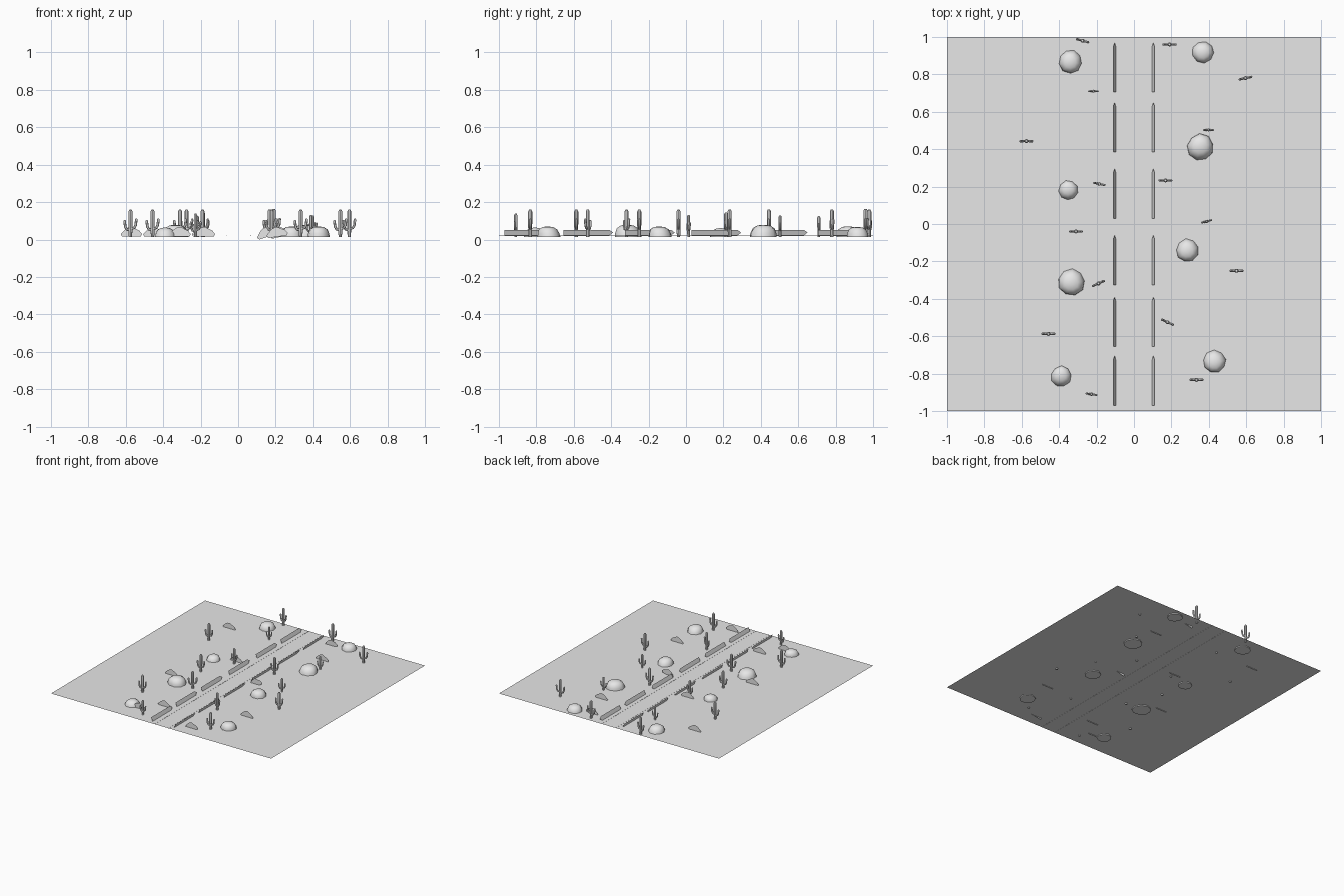
import bpy, bmesh, math, random
from mathutils import Vector, Matrix

random.seed(4)
cube = bpy.data.objects.get("Cube")
if cube:
    bpy.data.objects.remove(cube)

GROUND = 0.021
BASE = 0.013  # buried foot of rocks and cacti

grey = bpy.data.materials.new("plain_grey")
grey.use_nodes = True
grey.diffuse_color = (0.8, 0.8, 0.8, 1)
grey.node_tree.nodes["Principled BSDF"].inputs["Base Color"].default_value = (0.8, 0.8, 0.8, 1)


def finish(name, bm, smooth=None):
    bm.normal_update()
    mesh = bpy.data.meshes.new(name)
    bm.to_mesh(mesh)
    bm.free()
    mesh.materials.append(grey)
    obj = bpy.data.objects.new(name, mesh)
    bpy.context.collection.objects.link(obj)
    if smooth:
        bpy.ops.object.select_all(action="DESELECT")
        obj.select_set(True)
        bpy.context.view_layer.objects.active = obj
        bpy.ops.object.shade_smooth_by_angle(angle=math.radians(smooth))
    return obj


def polygon(name, points):
    bm = bmesh.new()
    bm.faces.new([bm.verts.new(p) for p in points])
    return finish(name, bm)


def loft(bm, rings):
    """Skin a list of vertex rings and cap both ends."""
    for low, high in zip(rings, rings[1:]):
        for i in range(len(low)):
            j = (i + 1) % len(low)
            bm.faces.new((low[i], low[j], high[j], high[i]))
    bm.faces.new(rings[0][::-1])
    bm.faces.new(rings[-1])


def tube(bm, path, sides=6):
    """Tube in the xz plane through (x, z, radius) points."""
    rings = []
    for k, (x, z, r) in enumerate(path):
        a, b = path[max(k - 1, 0)], path[min(k + 1, len(path) - 1)]
        along = Vector((b[0] - a[0], 0, b[1] - a[1])).normalized()
        across = Vector((0, 1, 0))
        out = across.cross(along)
        ring = []
        for i in range(sides):
            t = math.tau * i / sides
            ring.append(bm.verts.new(Vector((x, 0, z)) + r * (out * math.cos(t) + across * math.sin(t))))
        rings.append(ring)
    loft(bm, rings)


# Desert floor and thin road edge lines
polygon("desert_floor", [(-1, -1, GROUND), (1, -1, GROUND), (1, 1, GROUND), (-1, 1, GROUND)])
for name, x in (("road_line_right", -0.06), ("road_line_left", 0.067)):
    bm = bmesh.new()
    bmesh.ops.create_cube(bm, size=1, matrix=Matrix.Translation((x, 0, GROUND)) @ Matrix.Diagonal((0.005, 2, 0.002, 1)))
    finish(name, bm)

# Roadside barrier plates, leaning outward with a pointed far end
for n, y in enumerate((-0.97, -0.655, -0.325, 0.03, 0.385, 0.705)):
    for side in (-1, 1):
        outline = [(0, 0), (0.245, 0), (0.265, 0.5), (0.245, 1), (0, 1)]
        points = [(side * (0.097 + 0.013 * h), y + d, 0.022 + 0.03 * h) for d, h in outline]
        polygon(f"barrier_{n}_{'left' if side > 0 else 'right'}", points)

# Boulders: x, y, radius
boulders = [(-0.34, 0.87, 0.064), (0.37, 0.92, 0.06), (0.355, 0.41, 0.073), (-0.35, 0.18, 0.053),
            (0.285, -0.14, 0.063), (-0.335, -0.31, 0.073), (0.43, -0.735, 0.063), (-0.39, -0.815, 0.056)]
for n, (x, y, r) in enumerate(boulders):
    bm = bmesh.new()
    sides = 9
    lean = random.uniform(-0.12, 0.12) * r
    jitter = [random.uniform(0.94, 1.04) for _ in range(sides)]
    turn = random.uniform(0, 1)
    rings = []
    for wide, high in ((1, 0), (0.95, 0.35), (0.8, 0.72), (0.5, 0.93), (0.15, 1)):
        ring = []
        for i in range(sides):
            t = math.tau * i / sides + turn
            d = r * wide * jitter[i]
            ring.append(bm.verts.new((x + d * math.cos(t), y + lean * high + d * math.sin(t),
                                      BASE + 0.9 * r * high)))
        rings.append(ring)
    loft(bm, rings)
    finish(f"boulder_{n}", bm, 50)

# Flat standing stones: x, y, tilt in degrees
stones = [(-0.57, 0.7, 0), (-0.45, -0.22, 0), (-0.31, -0.84, 0), (0.43, -0.5, 0), (0.23, 0.89, 12),
          (0.16, 0.01, 18), (-0.19, 0.25, 0), (-0.18, -0.7, 0), (0.32, 0.64, 0), (0.21, -0.9, 8)]
stone_shape = [(-0.05, 0), (0.05, 0), (0.057, 0.014), (0.043, 0.032), (0.022, 0.042),
               (0.004, 0.053), (-0.018, 0.048), (-0.036, 0.036), (-0.057, 0.014)]
for n, (x, y, tilt) in enumerate(stones):
    c, s = math.cos(math.radians(tilt)), math.sin(math.radians(tilt))
    points = [(x + px * c - pz * s, y, max(0, 0.015 + px * s + pz * c)) for px, pz in stone_shape]
    polygon(f"flat_stone_{n}", points)

# Cacti: x, y, turn in degrees, scale
cacti = [(-0.275, 0.98, -15, 1), (-0.216, 0.71, 0, 0.76), (-0.575, 0.443, 0, 1), (-0.185, 0.214, -12, 0.9),
         (-0.31, -0.04, 0, 1), (-0.19, -0.318, 25, 1), (-0.457, -0.587, 0, 1), (-0.227, -0.91, -8, 0.85),
         (0.19, 0.96, 0, 1.03), (0.596, 0.78, 12, 1), (0.398, 0.503, 0, 0.78), (0.168, 0.233, 0, 1),
         (0.388, 0.014, 15, 0.8), (0.548, -0.25, 0, 1), (0.179, -0.525, -25, 1), (0.334, -0.833, 0, 1)]
for n, (x, y, turn, scale) in enumerate(cacti):
    bm = bmesh.new()
    tube(bm, [(0, 0, 0.009), (0, 0.07, 0.011), (0, 0.137, 0.011), (0, 0.147, 0.006)], 8)
    for side, lift in ((-1, 0), (1, 0.008)):
        tube(bm, [(0, 0.034 + lift, 0.006), (side * 0.02, 0.042 + lift, 0.007),
                  (side * 0.028, 0.056 + lift, 0.007), (side * 0.031, 0.086 + lift, 0.007),
                  (side * 0.031, 0.092 + lift, 0.003)])
    place = Matrix.Translation((x, y, BASE)) @ Matrix.Rotation(math.radians(turn), 4, "Z") @ Matrix.Scale(scale, 4)
    bm.transform(place)
    bmesh.ops.recalc_face_normals(bm, faces=bm.faces)
    finish(f"cactus_{n}", bm, 40)
